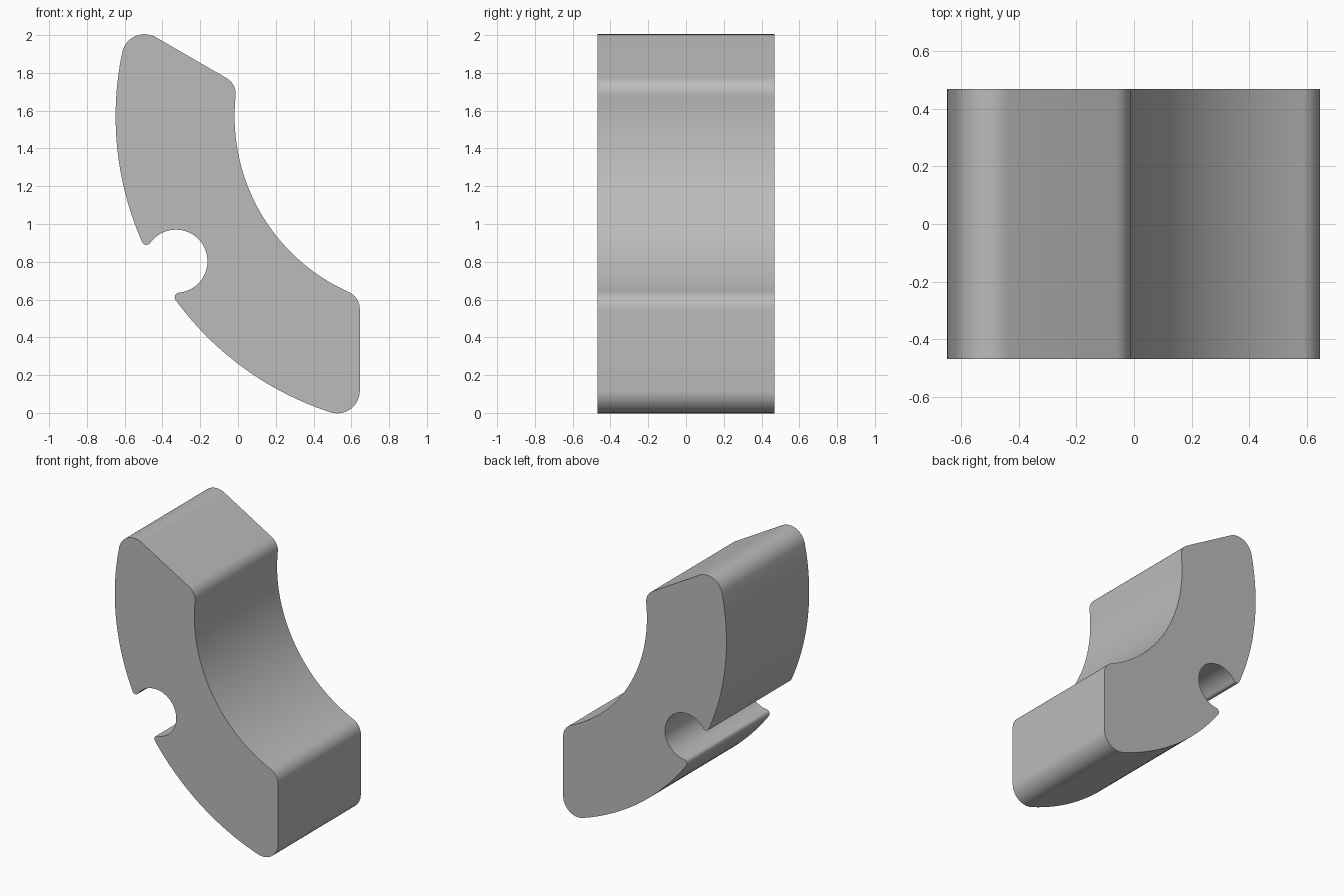
import bpy, bmesh
from math import radians, degrees, acos, atan2, cos, sin
from mathutils import Vector, Matrix

cube = bpy.data.objects.get("Cube")
if cube:
    bpy.data.objects.remove(cube)

# Dimensions: a curved block between two concentric arcs, symmetric about its axis
CENTRE = Vector((1.0, 1.57))
AXIS = 210                      # direction of the symmetry axis
R_IN, R_OUT = 1.018, 1.648
END_DIR, END_OFFSET = 150, -0.355   # end plane, relative to the axis
F_OUT, F_IN = 0.12, 0.1         # end corner fillets
NOTCH_POS, NOTCH_R, F_LIP = 1.534, 0.167, 0.025
HALF_DEPTH = 0.468


def polar(r, a):
    return Vector((cos(radians(a)), sin(radians(a)))) * r


def arc(c, r, a0, a1, steps):
    return [c + polar(r, a0 + (a1 - a0) * i / steps) for i in range(steps + 1)]


def end_angle(fillet, dist):
    return END_DIR - degrees(acos((END_OFFSET - fillet) / dist))


# Fillet centres
d_lip, d_out, d_in = R_OUT - F_LIP, R_OUT - F_OUT, R_IN + F_IN
a_lip = degrees(acos((d_lip**2 + NOTCH_POS**2 - (NOTCH_R + F_LIP)**2)
                     / (2 * d_lip * NOTCH_POS)))
a_out, a_in = end_angle(F_OUT, d_out), end_angle(F_IN, d_in)
notch, origin = Vector((NOTCH_POS, 0)), Vector((0, 0))
lip = polar(d_lip, a_lip)
to_lip = degrees(atan2(lip.y, lip.x - NOTCH_POS))

# Half outline: notch wall, lip, outer arc, end corners, inner arc
half = (arc(notch, NOTCH_R, 180, to_lip, 24)
        + arc(lip, F_LIP, to_lip - 180, a_lip, 10)[1:]
        + arc(origin, R_OUT, a_lip, a_out, 32)[1:]
        + arc(polar(d_out, a_out), F_OUT, a_out, END_DIR, 14)[1:]
        + arc(polar(d_in, a_in), F_IN, END_DIR, a_in + 180, 10)
        + arc(origin, R_IN, a_in, 0, 32)[1:])
outline = half + [Vector((p.x, -p.y)) for p in reversed(half[1:-1])]
turn = Matrix.Rotation(radians(AXIS), 2)
outline = [CENTRE + turn @ p for p in outline]

# Extrude the outline through the depth
bm = bmesh.new()
face = bm.faces.new([bm.verts.new((p.x, -HALF_DEPTH, p.y)) for p in outline])
new = bmesh.ops.extrude_face_region(bm, geom=[face])["geom"]
bmesh.ops.translate(bm, vec=(0, 2 * HALF_DEPTH, 0),
                    verts=[g for g in new if isinstance(g, bmesh.types.BMVert)])
bmesh.ops.recalc_face_normals(bm, faces=bm.faces)
mesh = bpy.data.meshes.new("curved_block")
bm.to_mesh(mesh)
bm.free()
block = bpy.data.objects.new("curved_block", mesh)
bpy.context.collection.objects.link(block)

# Plain grey material
grey = bpy.data.materials.new("grey")
grey.use_nodes = True
colour = (0.5, 0.5, 0.5, 1)
grey.diffuse_color = colour
grey.node_tree.nodes["Principled BSDF"].inputs["Base Color"].default_value = colour
mesh.materials.append(grey)

# Smooth curved walls, sharp rims
bpy.ops.object.select_all(action='DESELECT')
block.select_set(True)
bpy.context.view_layer.objects.active = block
bpy.ops.object.shade_smooth_by_angle(angle=radians(30))
